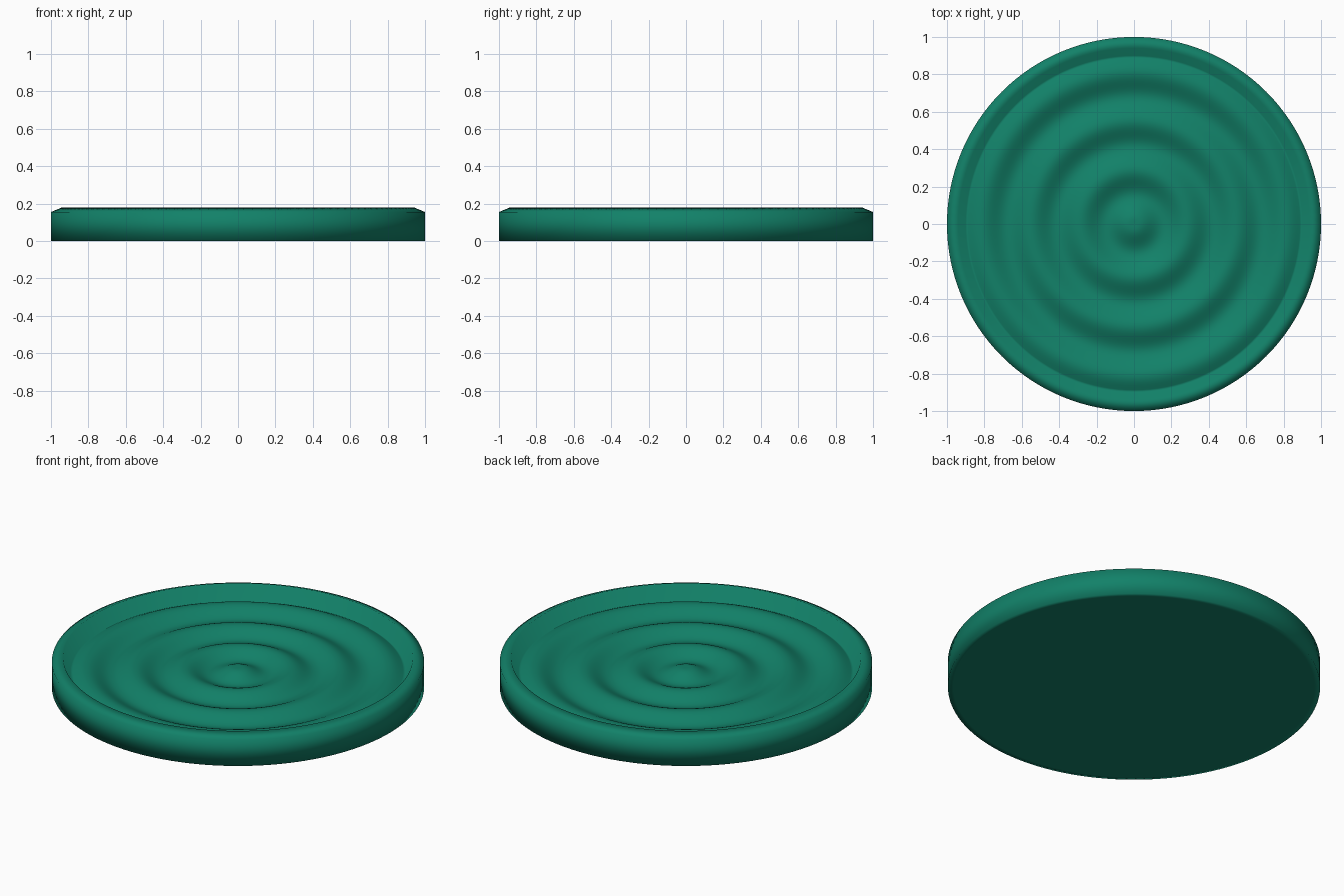
import bpy
import bmesh
import math

if "Cube" in bpy.data.objects:
    bpy.data.objects.remove(bpy.data.objects["Cube"])

SEGMENTS = 128
PERIOD, CREST = 0.2635, 0.022


def ripple(r):
    # concentric waves with a small peak in the middle
    return 0.10 + 0.02 * math.cos(2 * math.pi * max(r - CREST, 0) / PERIOD)


def lathe(name, profile, material):
    # revolve (radius, z) points; both ends sit on the axis
    bm = bmesh.new()
    rings = []
    for r, z in profile:
        if r == 0:
            rings.append([bm.verts.new((0, 0, z))] * SEGMENTS)
        else:
            angles = [2 * math.pi * i / SEGMENTS for i in range(SEGMENTS)]
            rings.append([bm.verts.new((r * math.cos(a), r * math.sin(a), z)) for a in angles])
    for low, high in zip(rings, rings[1:]):
        for i in range(SEGMENTS):
            j = (i + 1) % SEGMENTS
            corners = list(dict.fromkeys((low[i], low[j], high[j], high[i])))
            bm.faces.new(corners).smooth = True
    bmesh.ops.recalc_face_normals(bm, faces=bm.faces)
    mesh = bpy.data.meshes.new(name)
    bm.to_mesh(mesh)
    bm.free()
    mesh.materials.append(material)
    obj = bpy.data.objects.new(name, mesh)
    bpy.context.collection.objects.link(obj)
    return obj


green = bpy.data.materials.new("deep_green")
green.diffuse_color = (0.006, 0.22, 0.14, 1)
green.use_nodes = True
green.node_tree.nodes["Principled BSDF"].inputs["Base Color"].default_value = green.diffuse_color

# underside, outer wall, sloped lip and inner wall
profile = [(0, 0), (0.97, 0), (1.0, 0), (1.0, 0.155), (0.94, 0.18), (0.90, ripple(0.90))]

# rippled floor, running inward to the centre
STEPS = 72
profile += [(0.90 * i / STEPS, ripple(0.90 * i / STEPS)) for i in range(STEPS - 1, 0, -1)]
profile.append((0, ripple(0)))

lathe("rippled_dish", profile, green)
